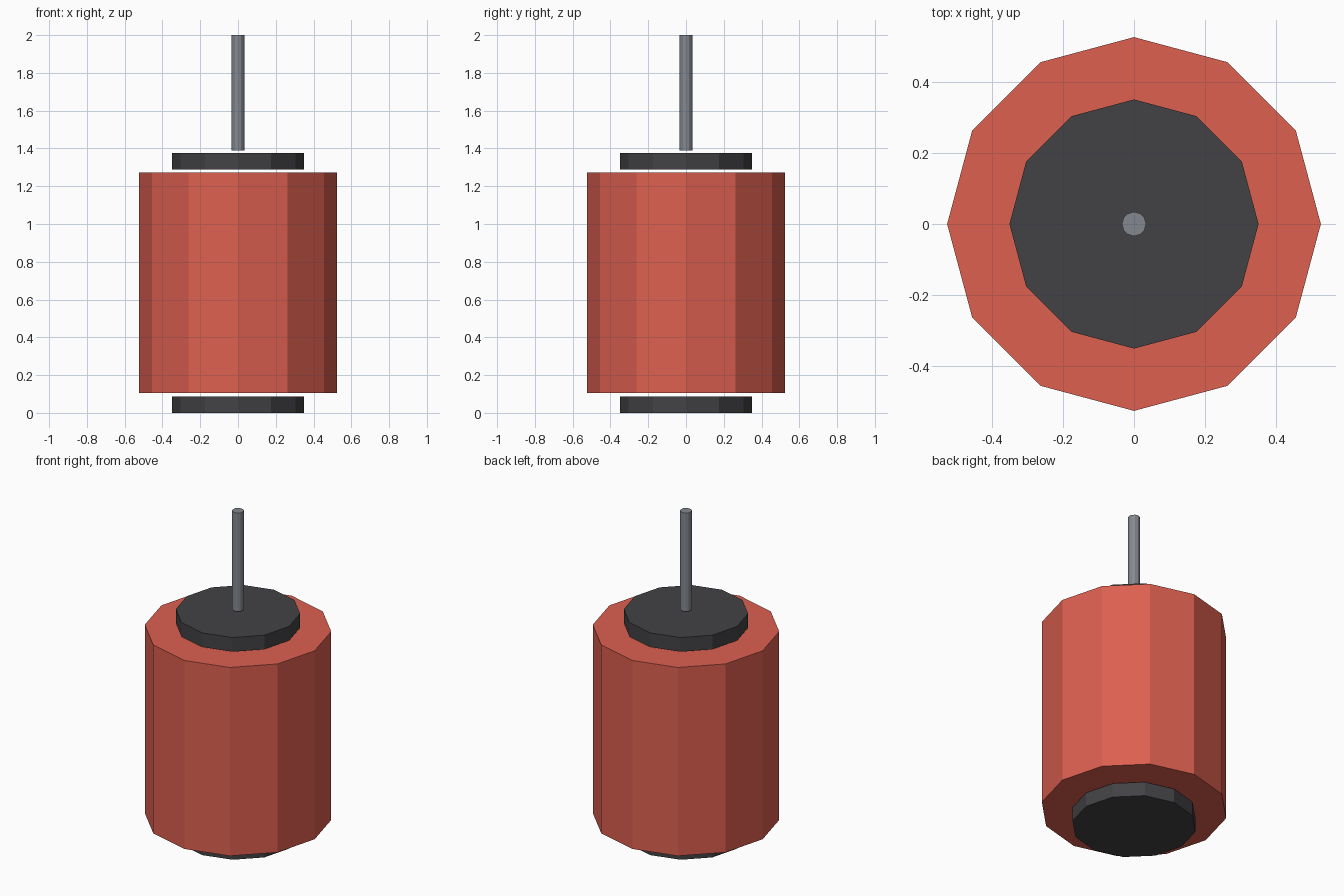
import bpy

if "Cube" in bpy.data.objects:
    bpy.data.objects.remove(bpy.data.objects["Cube"])


def material(name, color):
    mat = bpy.data.materials.new(name)
    mat.diffuse_color = (*color, 1.0)
    mat.use_nodes = True
    mat.node_tree.nodes["Principled BSDF"].inputs["Base Color"].default_value = mat.diffuse_color
    return mat


red = material("red_casing", (0.72, 0.115, 0.08))
black = material("dark_cap", (0.055, 0.055, 0.06))
steel = material("steel", (0.23, 0.25, 0.28))


def drum(name, radius, bottom, top, mat):
    """Upright flat-shaded twelve-sided cylinder between two heights."""
    bpy.ops.mesh.primitive_cylinder_add(
        vertices=12, radius=radius, depth=top - bottom,
        location=(0, 0, (bottom + top) / 2))
    obj = bpy.context.object
    obj.name = name
    obj.data.materials.append(mat)


# End caps, casing and shaft, separated by thin gaps
drum("bottom_cap", 0.35, 0.0, 0.088, black)
drum("casing", 0.525, 0.105, 1.272, red)
drum("top_cap", 0.35, 1.288, 1.376, black)
drum("shaft", 0.034, 1.39, 2.0, steel)
